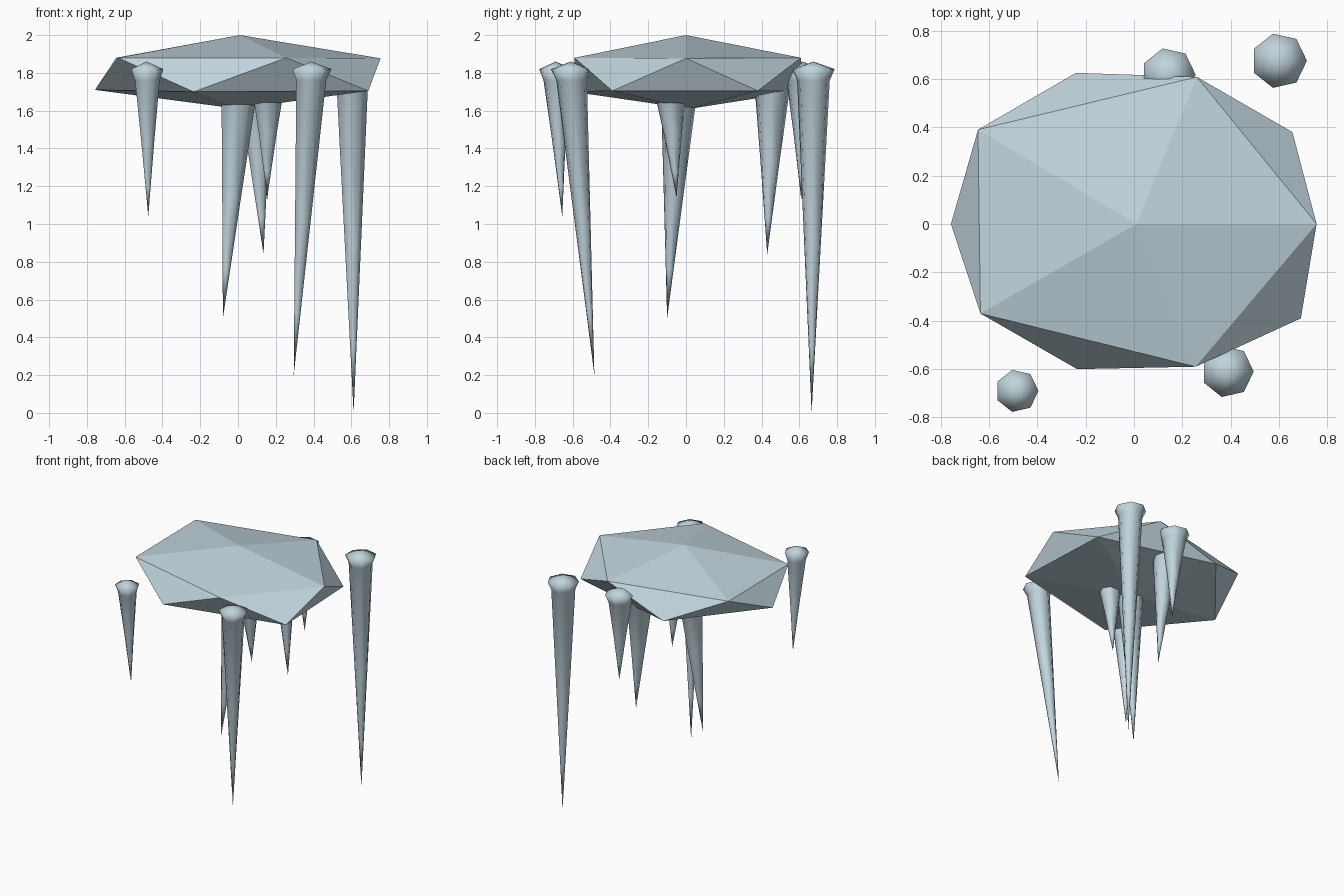
import bpy, bmesh
from math import cos, sin, tau
from mathutils import Vector

cube = bpy.data.objects.get("Cube")
if cube:
    bpy.data.objects.remove(cube, do_unlink=True)

# Pale ice colour shared by every part
ICE = (0.53, 0.66, 0.72, 1)
ice = bpy.data.materials.new("pale_ice")
ice.use_nodes = True
ice.diffuse_color = ICE
ice.node_tree.nodes["Principled BSDF"].inputs["Base Color"].default_value = ICE


def finish(name, bm, smooth):
    bmesh.ops.recalc_face_normals(bm, faces=bm.faces)
    for face in bm.faces:
        face.smooth = smooth
    mesh = bpy.data.meshes.new(name)
    bm.to_mesh(mesh)
    bm.free()
    mesh.materials.append(ice)
    obj = bpy.data.objects.new(name, mesh)
    bpy.context.collection.objects.link(obj)
    return obj


# Faceted slab: a flattened, slightly uneven icosahedron
def build_slab():
    bm = bmesh.new()
    top = bm.verts.new((0.01, 0, 2))
    bottom = bm.verts.new((0, 0.02, 1.61))
    upper = [bm.verts.new(p) for p in (
        (0.755, 0, 1.877), (0.26, 0.608, 1.88), (-0.645, 0.39, 1.88),
        (-0.635, -0.37, 1.88), (0.255, -0.59, 1.88))]
    lower = [bm.verts.new(p) for p in (
        (0.655, 0.38, 1.705), (-0.24, 0.625, 1.705), (-0.757, 0, 1.71),
        (-0.235, -0.6, 1.7), (0.69, -0.39, 1.705))]
    for i in range(5):
        j = (i + 1) % 5
        bm.faces.new((top, upper[i], upper[j]))
        bm.faces.new((upper[i], lower[i], upper[j]))
        bm.faces.new((lower[i], lower[j], upper[j]))
        bm.faces.new((bottom, lower[j], lower[i]))
    return finish("ice_slab", bm, False)


# Seven-sided icicle: shallow cap, flared rim, neck and long leaning taper
def build_icicle(name, head, tip, radius, sides=7):
    bm = bmesh.new()
    head, tip = Vector(head), Vector(tip)
    neck = 0.06 / (head.z - tip.z)
    sections = [(0, 1), (neck, 0.77), (0.5, 0.4), (0.8, 0.16)]
    rings = []
    for along, scale in sections:
        centre = head.lerp(tip, along)
        r = radius * scale
        rings.append([bm.verts.new(centre + Vector(
            (r * cos(tau * i / sides), r * sin(tau * i / sides), 0)))
            for i in range(sides)])
    crown = bm.verts.new(head + Vector((0, 0, 0.04)))
    point = bm.verts.new(tip)
    for i in range(sides):
        j = (i + 1) % sides
        bm.faces.new((crown, rings[0][i], rings[0][j]))
        bm.faces.new((point, rings[-1][j], rings[-1][i]))
        for a, b in zip(rings, rings[1:]):
            bm.faces.new((a[i], b[i], b[j], a[j]))
    return finish(name, bm, True)


build_slab()

# Icicles around the rim, then those hanging under the middle
icicles = {
    "icicle_front_right": ((-0.484, -0.69, 1.82), (-0.475, -0.655, 1.04), 0.089),
    "icicle_front_left": ((0.387, -0.61, 1.82), (0.295, -0.485, 0.2), 0.108),
    "icicle_back_left": ((0.6, 0.675, 1.82), (0.612, 0.665, 0), 0.115),
    "icicle_back": ((0.143, 0.617, 1.82), (0.155, 0.61, 1.13), 0.112),
    "icicle_centre": ((0.01, -0.03, 1.82), (-0.08, -0.1, 0.5), 0.135),
    "icicle_centre_back": ((0.08, 0.46, 1.82), (0.135, 0.43, 0.84), 0.13),
    "icicle_centre_left": ((0.155, -0.09, 1.82), (0.155, -0.05, 1.14), 0.125),
}
for name, (head, tip, radius) in icicles.items():
    build_icicle(name, head, tip, radius)
